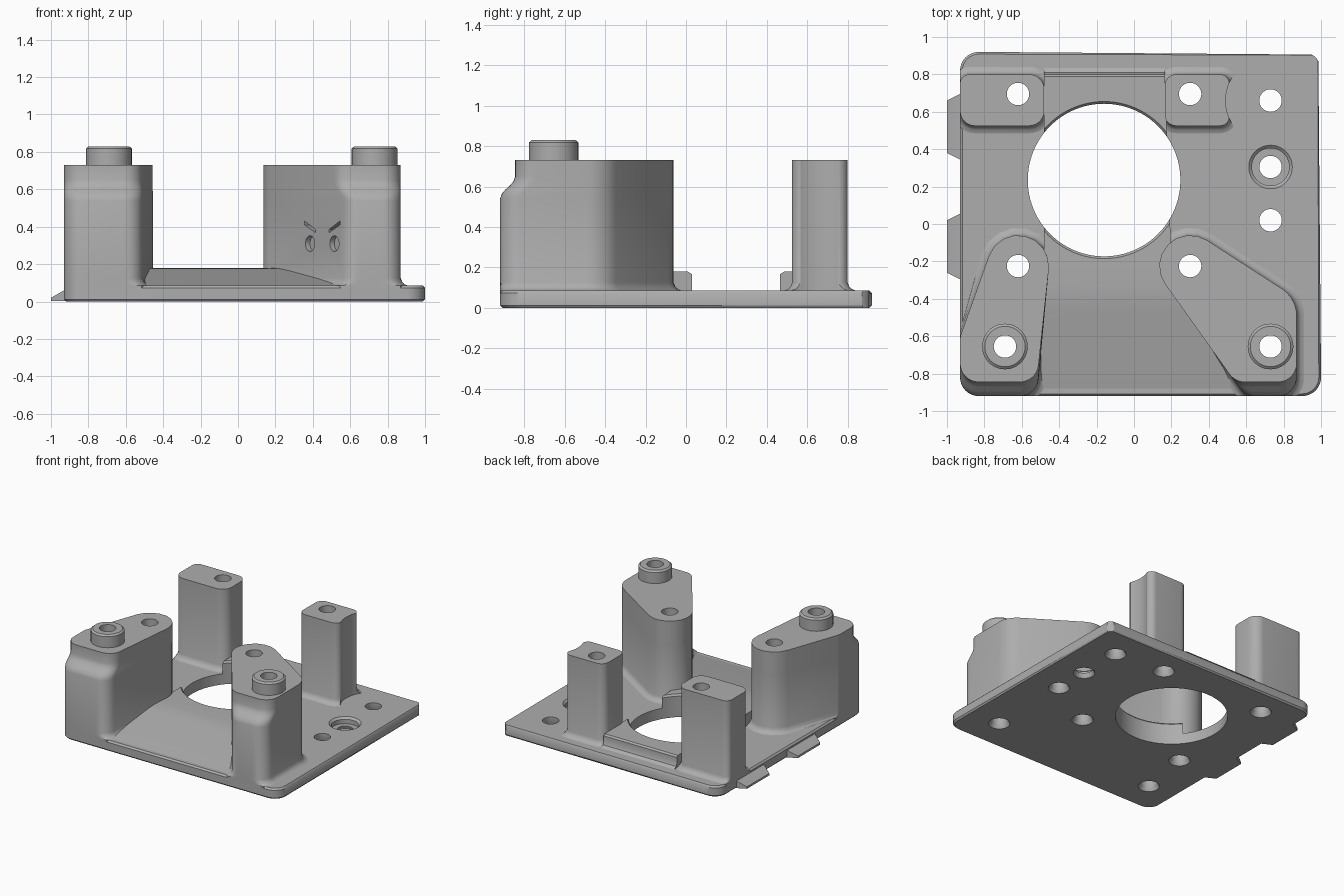
import bpy, bmesh, math
from mathutils import Vector

old = bpy.data.objects.get("Cube")
if old:
    bpy.data.objects.remove(old, do_unlink=True)

grey = bpy.data.materials.new("plain_grey")
grey.use_nodes = True
GREY = (0.42, 0.42, 0.42, 1)
grey.diffuse_color = GREY
grey.node_tree.nodes["Principled BSDF"].inputs["Base Color"].default_value = GREY

PLATE_TOP, SEAT, TOP = 0.085, 0.072, 0.73


def loft(name, rings):
    """Skin a solid through rings with equal point counts."""
    bm = bmesh.new()
    loops = [[bm.verts.new(p) for p in ring] for ring in rings]
    n = len(loops[0])
    for a, b in zip(loops, loops[1:]):
        for i in range(n):
            j = (i + 1) % n
            bm.faces.new((a[i], a[j], b[j], b[i]))
    bm.faces.new(loops[0][::-1])
    bm.faces.new(loops[-1])
    bmesh.ops.recalc_face_normals(bm, faces=bm.faces)
    mesh = bpy.data.meshes.new(name)
    bm.to_mesh(mesh)
    bm.free()
    mesh.materials.append(grey)
    obj = bpy.data.objects.new(name, mesh)
    bpy.context.scene.collection.objects.link(obj)
    return obj


def inside_plate(x, y):
    """Keep a point within the rounded footprint of the plate."""
    r = 0.1
    c = Vector((min(max(x, -0.93 + r), 1 - r), min(max(y, -0.92 + r), 0.92 - r)))
    d = Vector((x, y)) - c
    return c + d * min(1, r / d.length) if d.length else c


def outline(circles, z, grow=0.0, t=0.0, segs=8):
    """Belt around circles (x, y, r, shift x, shift y), counter-clockwise."""
    cs = [(Vector((c[0] + t * c[3], c[1] + t * c[4])), c[2] + grow) for c in circles]
    normals = []
    for (p, r), (q, s) in zip(cs, cs[1:] + cs[:1]):
        d = q - p
        normals.append(math.atan2(d.y, d.x) - math.pi / 2 + math.asin((r - s) / d.length))
    ring = []
    for i, (p, r) in enumerate(cs):
        start = normals[i - 1]
        turn = (normals[i] - start) % math.tau
        for k in range(segs + 1):
            a = start + turn * k / segs
            ring.append((*inside_plate(p.x + r * math.cos(a), p.y + r * math.sin(a)), z))
    return ring


def turned(name, x, y, profile, segs=40):
    """Round solid from (z, radius) steps."""
    angles = [math.tau * k / segs for k in range(segs)]
    return loft(name, [[(x + r * math.cos(a), y + r * math.sin(a), z) for a in angles]
                       for z, r in profile])


def still(*circles):
    return [(*c, 0, 0) for c in circles]


# Base plate with softened edges
plate = loft("base_plate", [
    outline(still((-0.83, -0.82, 0.1), (0.9, -0.82, 0.1), (0.96, 0.88, 0.04),
                  (-0.83, 0.82, 0.1)), z, g)
    for z, g in ((0, -0.012), (0.012, 0), (SEAT, 0), (PLATE_TOP, -0.012))])

# Raised motor seat, flat at the back and sloping to the front
seat = loft("raised_seat", [
    [(l, y, 0.06), (r, y, 0.06), (r, y, z), (l, y, z)]
    for y, l, r, z in (
        (0.835, -0.48, 0.165, 0.085), (0.81, -0.48, 0.165, 0.1),
        (0.8, -0.48, 0.165, 0.125), (0.8, -0.48, 0.165, 0.168),
        (0.788, -0.48, 0.165, 0.18), (-0.2, -0.48, 0.2, 0.18),
        (-0.33, -0.48, 0.28, 0.18), (-0.4, -0.5, 0.32, 0.176),
        (-0.47, -0.52, 0.4, 0.165), (-0.88, -0.54, 0.62, 0.085))])

# Pillars: flared foot, straight shaft, stepped front where shifted
FOOT = [(SEAT, 0.04, 0), (PLATE_TOP, 0.04, 0), (0.092, 0.02, 0), (0.105, 0.008, 0),
        (0.125, 0, 0)]
STEP = [(0.54, 0, 0), (0.565, 0, 0.12), (0.585, 0, 0.35), (0.605, 0, 0.65),
        (0.625, 0, 0.88), (0.65, 0, 1)]


def pillar(name, circles, step=()):
    layers = FOOT + list(step) + [(TOP, 0, 1)]
    return loft(name, [outline(circles, z, g, t) for z, g, t in layers])


front_left = pillar("front_right_pillar", [
    (-0.83, -0.82, 0.1, 0, 0.075), (-0.61, -0.82, 0.1, 0, 0.075),
    (-0.62, -0.225, 0.165, 0, 0), (-0.83, -0.62, 0.1, 0, 0)], STEP)
front_right = pillar("front_left_pillar", [
    (0.646, -0.82, 0.1, -0.054, 0.075), (0.77, -0.82, 0.1, 0, 0.075),
    (0.7, -0.49, 0.17, 0, 0), (0.3, -0.225, 0.165, 0, 0)], STEP)
back_left = pillar("back_right_pillar", still(
    (-0.85, 0.605, 0.08), (-0.56, 0.605, 0.08), (-0.56, 0.72, 0.08), (-0.88, 0.75, 0.05)))
back_right = pillar("back_left_pillar", still(
    (0.225, 0.585, 0.06), (0.46, 0.575, 0.05), (0.46, 0.75, 0.05), (0.225, 0.74, 0.06)))

# Locating bosses on the front pillars
BOSSES = ((-0.69, -0.655), (0.73, -0.655))
bosses = [turned(side + "_boss", x, y, ((TOP, 0.122), (0.818, 0.122), (0.83, 0.108)))
          for side, (x, y) in zip(("right", "left"), BOSSES)]

# Wedge tabs on the side edge
tabs = [loft(name, [[(x, y - h, 0.004), (x, y + h, 0.004), (x, y + h, z), (x, y - h, z)]
                    for x, h, z in ((-0.9, 0.19, 0.072), (-0.93, 0.175, 0.06), (-1, 0.14, 0.02))])
        for name, y in (("back_tab", 0.52), ("front_tab", -0.12))]

# Cutters: motor opening, screw holes, counterbore and pillar notch
holes = [turned("opening_cutter", -0.16, 0.235,
                ((-0.1, 0.408), (0.166, 0.408), (0.18, 0.42), (0.3, 0.42)), 96)]
SCREWS = [(x, y) for x in (-0.62, 0.3) for y in (-0.225, 0.695)]
SCREWS += list(BOSSES) + [(0.73, y) for y in (0.66, 0.305, 0.02)]
for x, y in SCREWS:
    holes.append(turned("screw_cutter", x, y,
                        ((-0.02, 0.09), (0.03, 0.06), (1, 0.06)), 32))
holes.append(turned("counterbore_cutter", 0.73, 0.305,
                    ((0.035, 0.1), (0.07, 0.1), (0.09, 0.122), (0.2, 0.122))))
notch = turned("notch_cutter", 0.73, 0.66, ((0, 0.24), (1, 0.24)), 64)

# Carved eyes and brows on the slanted pillar face
out, along = Vector((-0.814, -0.581, 0)), Vector((0.581, -0.814, 0))
carvings = []
for s, x in ((-1, 0.385), (1, 0.515)):
    mid = Vector((x, -0.321 - 1.4 * (x - 0.166), 0))
    eye = [(0.042 * math.cos(a), 0.31 + 0.042 * math.sin(a))
           for a in (math.tau * k / 24 for k in range(24))]
    brow = [(s * 0.05, 0.43), (-s * 0.05, 0.385), (-s * 0.05, 0.368), (s * 0.05, 0.41)]
    for shape in (eye, brow):
        carvings.append(loft("face_cutter", [
            [mid + out * d + along * u + Vector((0, 0, z)) for u, z in shape]
            for d in (-0.03, 0.03)]))


def cut(obj, cutters):
    for c in cutters:
        mod = obj.modifiers.new("cut", 'BOOLEAN')
        mod.operation, mod.solver, mod.object = 'DIFFERENCE', 'EXACT', c
    ev = obj.evaluated_get(bpy.context.evaluated_depsgraph_get())
    mesh = bpy.data.meshes.new_from_object(ev)
    obj.modifiers.clear()
    obj.data = mesh


parts = [plate, seat, front_left, front_right, back_left, back_right] + bosses
for part in parts:
    extra = {back_right: [notch], front_right: carvings}.get(part, [])
    cut(part, holes + extra)
for c in holes + carvings + [notch]:
    bpy.data.objects.remove(c, do_unlink=True)

# Smooth rounded surfaces, keep real edges sharp
bpy.ops.object.select_all(action='DESELECT')
for part in parts + tabs:
    part.select_set(True)
bpy.context.view_layer.objects.active = plate
bpy.ops.object.shade_smooth_by_angle(angle=math.radians(32))
